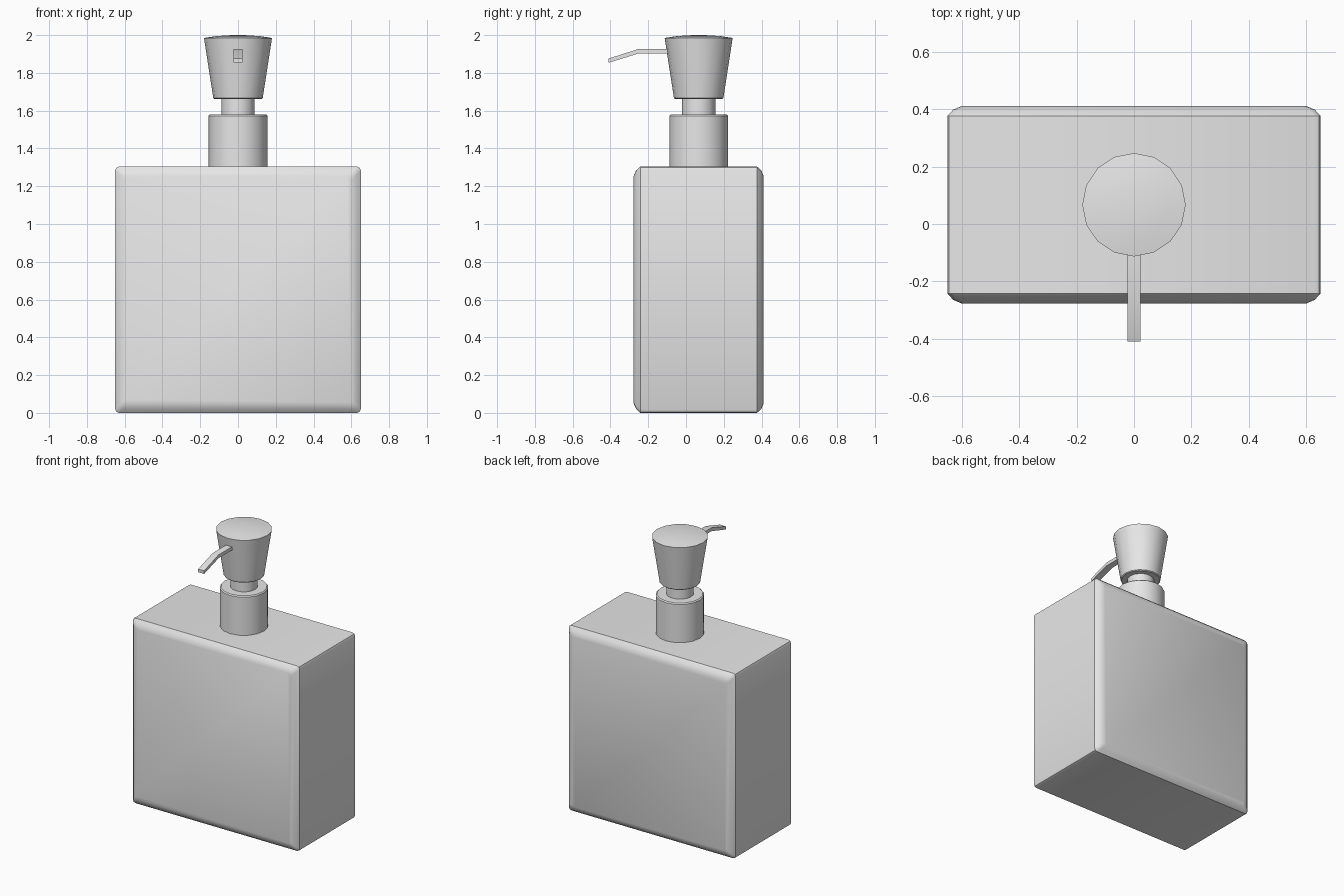
import bpy
import math

cube = bpy.data.objects.get("Cube")
if cube:
    bpy.data.objects.remove(cube, do_unlink=True)

CENTRE_Y = 0.067  # axis of the bottle and pump
GREY = (0.8, 0.8, 0.8, 1.0)

material = bpy.data.materials.new("light grey")
material.use_nodes = True
material.diffuse_color = GREY
material.node_tree.nodes["Principled BSDF"].inputs["Base Color"].default_value = GREY


def loft(name, rings, closed_ends=True):
    """Bridge equal-length rings of points into a capped, smooth shaded mesh."""
    n = len(rings[0])
    verts = [p for ring in rings for p in ring]
    faces = [(k * n + i, k * n + (i + 1) % n, (k + 1) * n + (i + 1) % n, (k + 1) * n + i)
             for k in range(len(rings) - 1) for i in range(n)]
    if closed_ends:
        faces.append(tuple(reversed(range(n))))
        faces.append(tuple(range(len(verts) - n, len(verts))))
    mesh = bpy.data.meshes.new(name)
    mesh.from_pydata(verts, [], faces)
    mesh.materials.append(material)
    obj = bpy.data.objects.new(name, mesh)
    bpy.context.collection.objects.link(obj)
    bpy.ops.object.select_all(action='DESELECT')
    obj.select_set(True)
    bpy.context.view_layer.objects.active = obj
    bpy.ops.object.mode_set(mode='EDIT')
    bpy.ops.mesh.select_all(action='SELECT')
    bpy.ops.mesh.remove_doubles(threshold=0.0001)
    bpy.ops.mesh.normals_make_consistent(inside=False)
    bpy.ops.object.mode_set(mode='OBJECT')
    bpy.ops.object.shade_smooth_by_angle(angle=math.radians(30))
    return obj


def lathe(name, profile, sides=16):
    """Turn a (radius, height) profile around the pump axis."""
    rings = [[(r * math.cos(math.tau * i / sides),
               CENTRE_Y + r * math.sin(math.tau * i / sides), z)
              for i in range(sides)] for r, z in profile]
    return loft(name, rings, closed_ends=False)


def block_ring(y, inset, r=0.02):
    """Slightly rounded rectangle, facing front, for one slice of the bottle."""
    w, h, mid = 0.65 - inset, 0.652 - inset, 0.652
    corner = [(w, h - r), (w - 0.3 * r, h - 0.3 * r), (w - r, h)]
    points = []
    for sx, sz in ((1, 1), (-1, 1), (-1, -1), (1, -1)):
        part = [(sx * x, y, mid + sz * z) for x, z in corner]
        points += part if sx * sz > 0 else part[::-1]
    return points


# Bottle with softened front and back edges
half = [(0.344, 0.05), (0.331, 0.02), (0.309, 0.0)]
slices = [(-d, i) for d, i in half] + [(d, i) for d, i in reversed(half)]
loft("bottle_body", [block_ring(CENTRE_Y + d, i) for d, i in slices])

# Pump parts
lathe("pump_collar", [(0, 1.30), (0.155, 1.30), (0.155, 1.573), (0.148, 1.58), (0, 1.58)])
lathe("pump_neck", [(0, 1.57), (0.088, 1.57), (0.088, 1.68), (0, 1.68)])
lathe("pump_head", [(0, 1.662), (0.125, 1.662), (0.131, 1.667), (0.18, 1.985),
                    (0.12, 1.994), (0.06, 1.999), (0, 2.0)])

# Bent spout: (y, bottom, top) along its length
path = [(-0.05, 1.903, 1.927), (-0.25, 1.903, 1.927), (-0.41, 1.854, 1.876)]
loft("spout", [[(-0.023, y, lo), (0.023, y, lo), (0.023, y, hi), (-0.023, y, hi)]
               for y, lo, hi in path])
